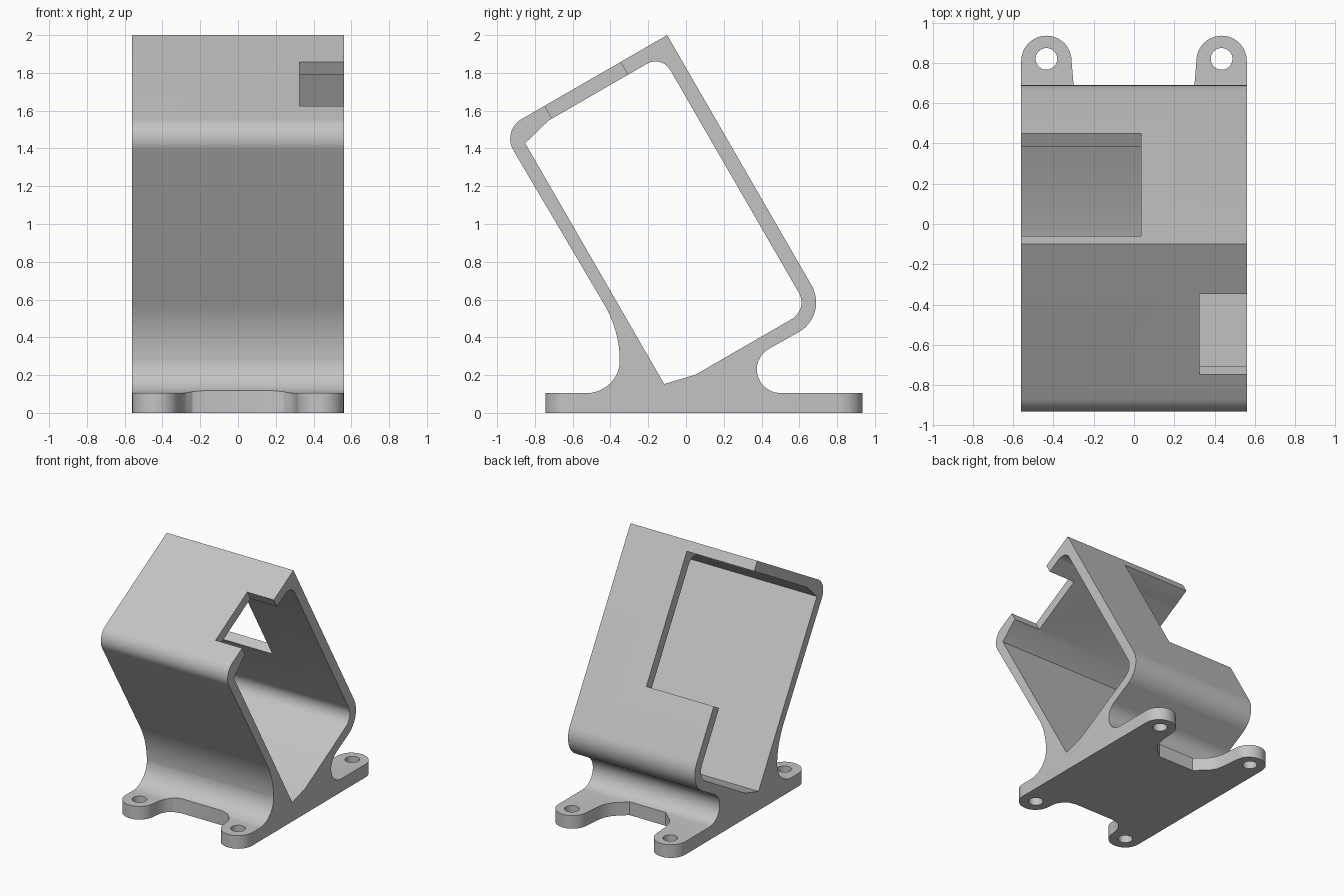
import bpy, bmesh, math
from mathutils import Vector

if "Cube" in bpy.data.objects:
    bpy.data.objects.remove(bpy.data.objects["Cube"], do_unlink=True)

HALF = 0.56
grey = bpy.data.materials.new("plain grey")
grey.use_nodes = True
grey.diffuse_color = (0.55, 0.55, 0.55, 1)
grey.node_tree.nodes["Principled BSDF"].inputs["Base Color"].default_value = (0.55, 0.55, 0.55, 1)


def arc(cx, cy, r, a0, a1, n=12):
    """Points on an arc, angles in degrees."""
    angles = [math.radians(a0 + (a1 - a0) * i / n) for i in range(n + 1)]
    return [(cx + r * math.cos(a), cy + r * math.sin(a)) for a in angles]


def tilt(u, v):
    """Cradle coordinates (u along the roof, v down the back wall) to (y, z)."""
    c, s = math.cos(math.radians(30)), 0.5
    return (-0.1 - c * u + s * v, 2.0 - s * u - c * v)


def tilted(points):
    return [tilt(u, v) for u, v in points]


def prism(name, points, axis, lo, hi):
    """Extrude a closed outline along x (points are y, z) or z (points are x, y)."""
    place = (lambda a, b, h: Vector((h, a, b))) if axis == "x" else (lambda a, b, h: Vector((a, b, h)))
    bm = bmesh.new()
    base = bm.faces.new([bm.verts.new(place(a, b, lo)) for a, b in points])
    out = bmesh.ops.extrude_face_region(bm, geom=[base])
    verts = [g for g in out["geom"] if isinstance(g, bmesh.types.BMVert)]
    bmesh.ops.translate(bm, verts=verts, vec=place(0, 0, hi - lo))
    bmesh.ops.recalc_face_normals(bm, faces=bm.faces)
    mesh = bpy.data.meshes.new(name)
    bm.to_mesh(mesh)
    bm.free()
    mesh.materials.append(grey)
    obj = bpy.data.objects.new(name, mesh)
    bpy.context.collection.objects.link(obj)
    return obj


# Side profile: foot plate, flared neck and tilted cradle in one outline
profile = [(-0.745, 0), (0.935, 0), (0.935, 0.105)]
profile += arc(0.5, 0.23, 0.125, 270, 120)
profile += tilted(arc(0.18, 1.53, 0.18, 90, 180))
profile += [tilt(0, 0)]
profile += tilted(arc(0.89, 0.12, 0.12, -90, 0))
profile += arc(-0.95, 0.27, 0.6, 30, 0, 8)
profile += arc(-0.525, 0.28, 0.175, 0, -90)
profile += [(-0.745, 0.105)]
stand = prism("tilted_stand", profile, "x", -HALF, HALF)

cutters = []

# Hollow through the cradle
hollow = [(0.937, 0.12), (0.937, 1.592), (0.77, 1.632)]
hollow += arc(0.18, 1.53, 0.102, 90, 180)
hollow += arc(0.168, 0.168, 0.09, 180, 270) + [(0.77, 0.078)]
cutters.append(prism("hollow_cutter", tilted(hollow), "x", -1, 1))

# Side notch in the roof
notch = tilted([(0.285, -0.1), (0.748, -0.1), (0.748, 0.12), (0.285, 0.12)])
cutters.append(prism("roof_notch_cutter", notch, "x", 0.325, 1))

# Side opening in the back wall
opening = tilted([(-0.1, 0.079), (0.2, 0.079), (0.2, 1.1), (-0.1, 1.1)])
cutters.append(prism("back_opening_cutter", opening, "x", -1, 0.035))


# Rounded mounting ears and the scallop between them, at each end of the plate
def ear_cutter(name, ear_y, sign, scallop):
    left = [(-0.7, ear_y), (-HALF, ear_y)]
    left += arc(-0.435, ear_y, 0.125, 180, 180 - sign * 180, 20) + scallop
    right = [(-x, y) for x, y in reversed(left)]
    far = ear_y + sign * 0.4
    return prism(name, left + right + [(0.7, far), (-0.7, far)], "z", -0.1, 0.2)


cutters.append(ear_cutter("front_ear_cutter", -0.62, -1,
                          [(-0.3, -0.55), (-0.275, -0.505), (-0.24, -0.475), (-0.18, -0.46)]))
cutters.append(ear_cutter("back_ear_cutter", 0.81, 1,
                          [(-0.3, 0.69), (-0.285, 0.62), (-0.25, 0.565), (-0.16, 0.485)]))

# Bolt holes
for x in (-0.435, 0.435):
    for y in (-0.62, 0.82):
        hole = arc(x, y, 0.054, 0, 345, 23)
        cutters.append(prism("bolt_hole_cutter", hole, "z", -0.1, 0.2))

bpy.ops.object.select_all(action="DESELECT")
bpy.context.view_layer.objects.active = stand
stand.select_set(True)
for cutter in cutters:
    cutter.hide_render = True
    mod = stand.modifiers.new("cut", "BOOLEAN")
    mod.operation = "DIFFERENCE"
    mod.solver = "EXACT"
    mod.object = cutter
    bpy.ops.object.modifier_apply(modifier=mod.name)
for cutter in cutters:
    bpy.data.objects.remove(cutter, do_unlink=True)

bpy.ops.object.shade_smooth_by_angle(angle=math.radians(25))
